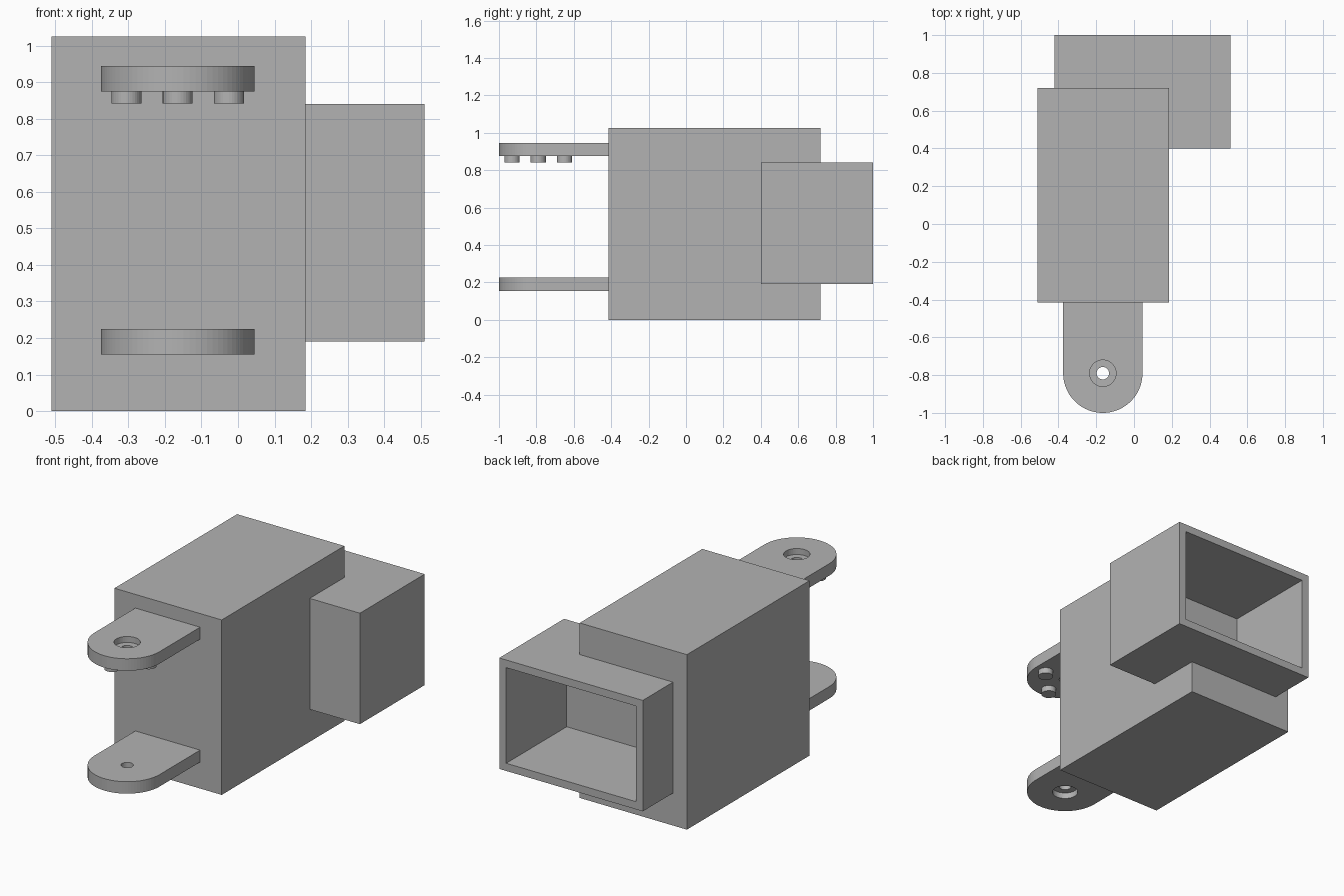
import bpy
import bmesh
import math
from mathutils import Matrix, Vector

old = bpy.data.objects.get("Cube")
if old:
    bpy.data.objects.remove(old, do_unlink=True)

grey = bpy.data.materials.new("plain_grey")
grey.use_nodes = True
GREY = (0.45, 0.45, 0.45, 1)
grey.diffuse_color = GREY
grey.node_tree.nodes["Principled BSDF"].inputs["Base Color"].default_value = GREY


def make(name, bm):
    bmesh.ops.recalc_face_normals(bm, faces=bm.faces)
    mesh = bpy.data.meshes.new(name)
    bm.to_mesh(mesh)
    bm.free()
    mesh.materials.append(grey)
    ob = bpy.data.objects.new(name, mesh)
    bpy.context.collection.objects.link(ob)
    return ob


def box(name, low, high):
    low, high = Vector(low), Vector(high)
    bm = bmesh.new()
    bmesh.ops.create_cube(bm, size=1, matrix=Matrix.Translation((low + high) / 2)
                          @ Matrix.Diagonal((*(high - low), 1)))
    return make(name, bm)


def cylinder(name, x, y, radius, z0, z1, sides=48):
    bm = bmesh.new()
    bmesh.ops.create_cone(bm, cap_ends=True, segments=sides, radius1=radius,
                          radius2=radius, depth=z1 - z0,
                          matrix=Matrix.Translation((x, y, (z0 + z1) / 2)))
    return make(name, bm)


def combine(target, tool, operation):
    """Apply a boolean and throw the tool away."""
    mod = target.modifiers.new("boolean", "BOOLEAN")
    mod.operation, mod.object, mod.solver = operation, tool, "EXACT"
    bpy.context.view_layer.objects.active = target
    bpy.ops.object.modifier_apply(modifier=mod.name)
    bpy.data.objects.remove(tool, do_unlink=True)


# Main block joined to the offset rear housing, hollowed from the back
body = box("body", (-0.51, -0.415, 0), (0.185, 0.72, 1.025))
combine(body, box("rear_housing", (-0.42, 0.40, 0.19), (0.51, 1, 0.84)), "UNION")
combine(body, box("cavity", (-0.375, 0.44, 0.235), (0.465, 1.1, 0.795)), "DIFFERENCE")

# Rounded lugs with a stepped pivot hole opening outwards
PX, PY, R, THICK = -0.165, -0.79, 0.21, 0.07


def lug(name, z, outer_up):
    bm = bmesh.new()
    n = 40
    outline = [(PX + R, -0.41), (PX - R, -0.41)]
    outline += [(PX - R * math.cos(math.pi * i / n), PY - R * math.sin(math.pi * i / n))
                for i in range(n + 1)]
    face = bm.faces.new([bm.verts.new((x, y, z)) for x, y in outline])
    ext = bmesh.ops.extrude_face_region(bm, geom=[face])
    bmesh.ops.translate(bm, vec=(0, 0, THICK),
                        verts=[v for v in ext["geom"] if isinstance(v, bmesh.types.BMVert)])
    ob = make(name, bm)
    mid = z + THICK / 2
    ends = (mid, z + 0.2) if outer_up else (z - 0.2, mid)
    combine(ob, cylinder("recess", PX, PY, 0.07, *ends), "DIFFERENCE")
    combine(ob, cylinder("bore", PX, PY, 0.033, z - 0.1, z + 0.2), "DIFFERENCE")


lug("upper_lug", 0.875, True)
lug("lower_lug", 0.155, False)

# Four pegs under the upper lug, around the pivot hole
for i, side in enumerate(("left", "back", "right", "front")):
    a = i * math.pi / 2
    cylinder(side + "_peg", PX + 0.14 * math.cos(a), PY + 0.14 * math.sin(a),
             0.041, 0.842, 0.88, 32)
